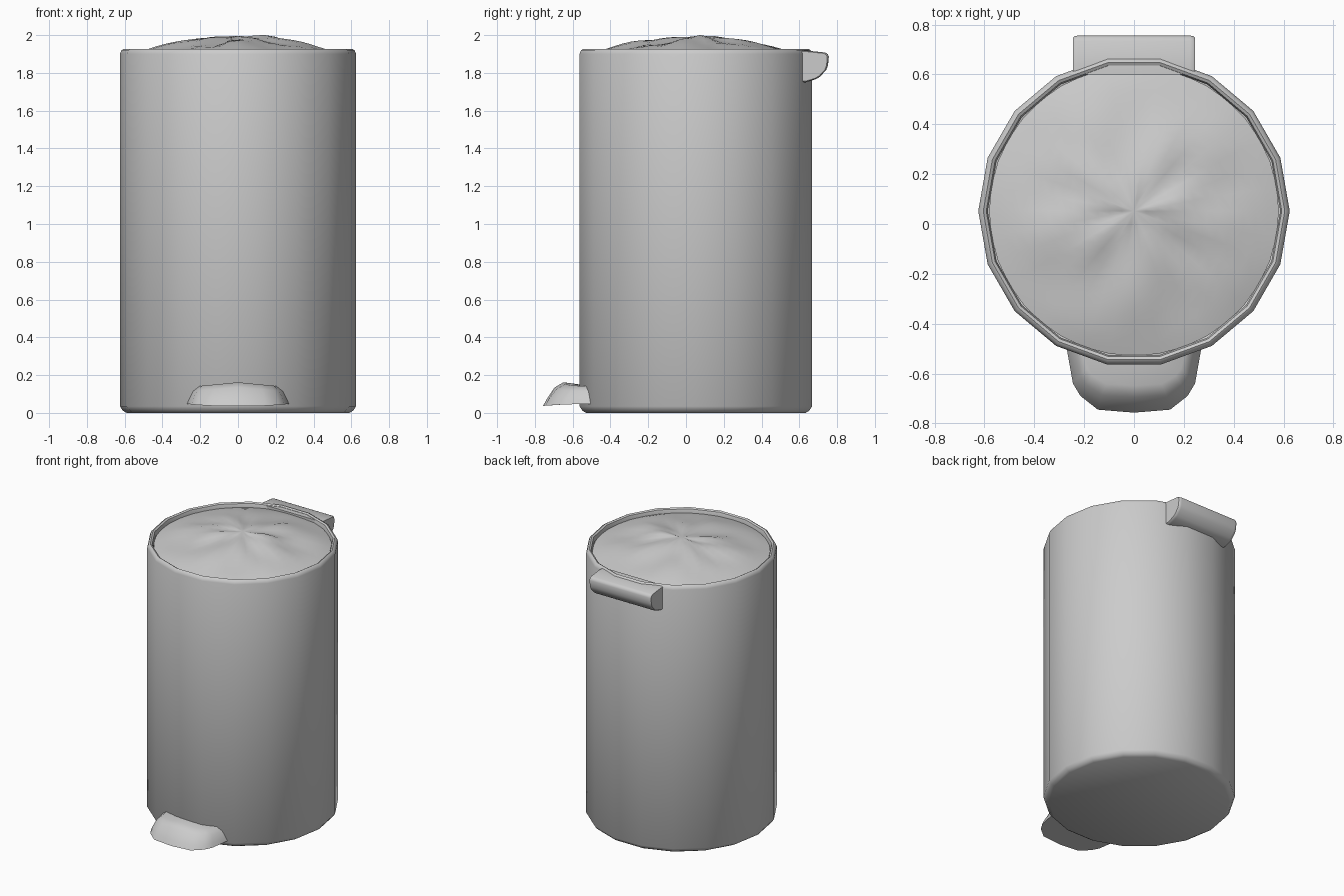
import bpy, bmesh, math
from math import sin, cos, pi, exp

if "Cube" in bpy.data.objects:
    bpy.data.objects.remove(bpy.data.objects["Cube"])

CY = 0.052   # bin axis
SIDES = 18

grey = bpy.data.materials.new("plain grey")
grey.use_nodes = True
grey.diffuse_color = (0.6, 0.6, 0.6, 1)
grey.node_tree.nodes["Principled BSDF"].inputs["Base Color"].default_value = (0.6, 0.6, 0.6, 1)


def finish(name, bm, angle):
    bmesh.ops.recalc_face_normals(bm, faces=bm.faces)
    mesh = bpy.data.meshes.new(name)
    bm.to_mesh(mesh)
    bm.free()
    mesh.materials.append(grey)
    obj = bpy.data.objects.new(name, mesh)
    bpy.context.collection.objects.link(obj)
    bpy.ops.object.select_all(action='DESELECT')
    bpy.context.view_layer.objects.active = obj
    obj.select_set(True)
    bpy.ops.object.shade_smooth_by_angle(angle=math.radians(angle))
    return obj


def loft(bm, rings, closed=True, cap_start=False, cap_end=False):
    loops = [[bm.verts.new(p) for p in ring] for ring in rings]
    n = len(loops[0])
    for a, b in zip(loops, loops[1:]):
        for i in range(n if closed else n - 1):
            j = (i + 1) % n
            bm.faces.new((a[i], a[j], b[j], b[i]))
    if cap_start:
        bm.faces.new(loops[0])
    if cap_end:
        bm.faces.new(loops[-1])
    return loops


def circle(r, z, n=SIDES):
    return [(r * cos(2 * pi * i / n), CY + r * sin(2 * pi * i / n), z) for i in range(n)]


# Bin body: rounded foot, straight wall, rolled rim and a short inner wall
bm = bmesh.new()
profile = [(0.59, 0), (0.61, 0.012), (0.625, 0.035), (0.625, 1.9),
           (0.617, 1.92), (0.605, 1.927), (0.593, 1.92), (0.587, 1.9), (0.587, 1.8)]
loft(bm, [circle(r, z) for r, z in profile], cap_start=True)
finish("bin_body", bm, 40)


# Crumpled liner: a low dome with swirling folds
def liner_height(r, a):
    t = r / 0.587
    x, y = r * cos(a), r * sin(a)
    dome = 1.895 + 0.092 * (1 - t ** 1.8)
    folds = 0.009 * sin(5 * a + 5 * t) + 0.005 * sin(9 * a - 7 * t + 1)
    bumps = sum(h * exp(-((x - u) ** 2 + (y - v) ** 2) / 0.008)
                for u, v, h in ((0.16, 0.03, 0.014), (-0.22, 0, 0.014), (-0.05, 0.08, 0.008)))
    return min(2.0, dome + folds * sin(pi * t) + bumps)


bm = bmesh.new()
rings = []
for k in range(12, 0, -1):
    r = 0.587 * k / 12
    rings.append([(x, y, liner_height(r, 2 * pi * i / 36))
                  for i, (x, y, z) in enumerate(circle(r * (0.99 if k == 12 else 1), 0, 36))])
loops = loft(bm, rings)
tip = bm.verts.new((0, CY, 1.995))
for i in range(36):
    bm.faces.new((loops[-1][i], loops[-1][(i + 1) % 36], tip))
finish("crumpled_liner", bm, 60)

# Foot pedal: rounded shell with a flat underside, lofted upward
half = [(0.27, -0.5), (0.245, -0.64), (0.215, -0.69), (0.145, -0.745), (0, -0.757)]
outline = half + [(-x, y) for x, y in half[-2::-1]]
layers = [(1, 1, 0.036), (0.97, 0.93, 0.07), (0.89, 0.76, 0.115), (0.77, 0.58, 0.142)]
bm = bmesh.new()
rings = [[(x * sx, -0.5 + (y + 0.5) * sy, z + (0.02 * (1 - abs(x) / 0.27) if z > 0.1 else 0)
           + (0.012 * (abs(x) / 0.27) ** 3 if z < 0.04 else 0))
          for x, y in outline] for sx, sy, z in layers]
loft(bm, rings, cap_start=True, cap_end=True)
finish("foot_pedal", bm, 50)

# Rear handle: extruded grip section with softened ends
section = [(0.6, 1.918), (0.64, 1.918), (0.735, 1.908), (0.75, 1.9), (0.756, 1.885),
           (0.752, 1.84), (0.742, 1.815), (0.71, 1.78), (0.69, 1.768), (0.635, 1.75), (0.6, 1.75)]


def slice_at(x, s):
    return [(x, 0.64 + (y - 0.64) * s, 1.84 + (z - 1.84) * s) for y, z in section]


bm = bmesh.new()
loft(bm, [slice_at(x, s) for x, s in ((-0.245, 0.93), (-0.238, 0.98), (-0.225, 1),
                                      (0.225, 1), (0.238, 0.98), (0.245, 0.93))],
     cap_start=True, cap_end=True)
finish("rear_handle", bm, 45)
